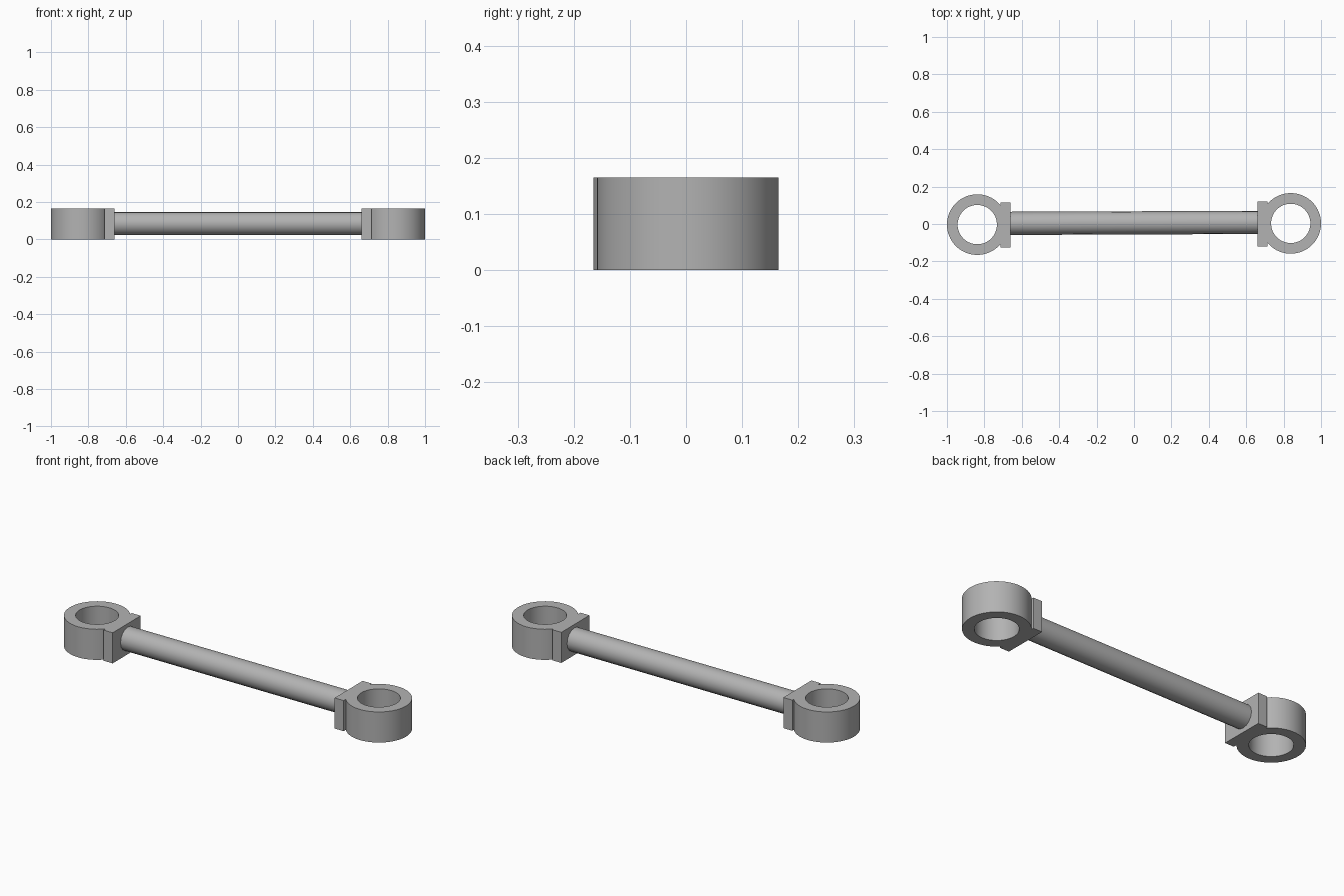
import bpy
import bmesh
import math
from mathutils import Matrix

HEIGHT = 0.165
TILT = Matrix.Rotation(math.radians(0.22), 4, "Z")

cube = bpy.data.objects.get("Cube")
if cube:
    bpy.data.objects.remove(cube, do_unlink=True)

grey = bpy.data.materials.new("steel_grey")
grey.use_nodes = True
colour = (0.45, 0.45, 0.45, 1)
grey.diffuse_color = colour
grey.node_tree.nodes["Principled BSDF"].inputs["Base Color"].default_value = colour


def finish(name, bm, angle):
    """Turn a bmesh into a named, slightly turned, shaded object."""
    bmesh.ops.recalc_face_normals(bm, faces=bm.faces)
    bm.transform(TILT)
    mesh = bpy.data.meshes.new(name)
    bm.to_mesh(mesh)
    bm.free()
    mesh.materials.append(grey)
    obj = bpy.data.objects.new(name, mesh)
    bpy.context.collection.objects.link(obj)
    bpy.ops.object.select_all(action="DESELECT")
    obj.select_set(True)
    bpy.context.view_layer.objects.active = obj
    bpy.ops.object.shade_smooth_by_angle(angle=math.radians(angle))


def ring(name, x, outer, inner, sides=64):
    """Flat-topped ring: a rectangular section spun about its own axis."""
    bm = bmesh.new()
    section = [(inner, 0), (outer, 0), (outer, HEIGHT), (inner, HEIGHT)]
    verts = [bm.verts.new((x + r, 0, z)) for r, z in section]
    edges = [bm.edges.new((verts[i], verts[i - 1])) for i in range(4)]
    bmesh.ops.spin(bm, geom=verts + edges, cent=(x, 0, 0), axis=(0, 0, 1),
                   angle=math.tau, steps=sides)
    bmesh.ops.remove_doubles(bm, verts=bm.verts, dist=0.0001)
    finish(name, bm, 30)


def block(name, x, size_x, size_y):
    """Upright mounting plate between ring and rod."""
    bm = bmesh.new()
    place = Matrix.Translation((x, -0.003, HEIGHT / 2))
    bmesh.ops.create_cube(bm, size=1, matrix=place @ Matrix.Diagonal((size_x, size_y, HEIGHT, 1)))
    finish(name, bm, 30)


# Eye rings and their plates at both ends
for side, s in (("left", 1), ("right", -1)):
    ring(side + "_eye_ring", s * 0.838, 0.162, 0.105)
    block(side + "_mounting_plate", s * 0.687, 0.054, 0.24)

# Connecting rod
bm = bmesh.new()
lie = Matrix.Translation((0, 0.006, 0.085)) @ Matrix.Rotation(math.pi / 2, 4, "Y")
bmesh.ops.create_cone(bm, cap_ends=True, segments=16, radius1=0.062,
                      radius2=0.062, depth=1.34, matrix=lie)
finish("connecting_rod", bm, 30)
